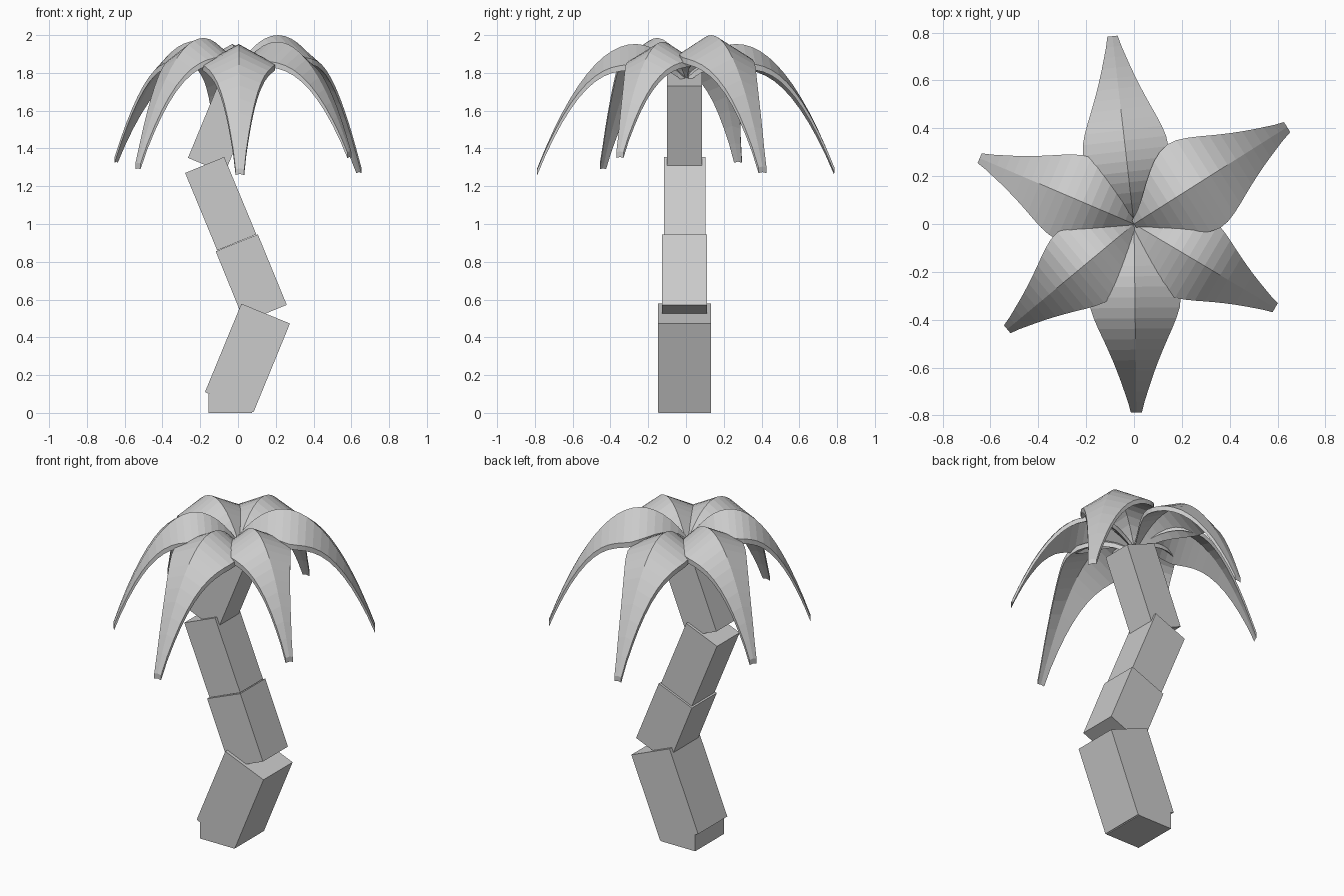
import bpy, bmesh, math
from mathutils import Vector

if "Cube" in bpy.data.objects:
    bpy.data.objects.remove(bpy.data.objects["Cube"])


def make_object(name, bm):
    bmesh.ops.recalc_face_normals(bm, faces=bm.faces)
    mesh = bpy.data.meshes.new(name)
    bm.to_mesh(mesh)
    bm.free()
    obj = bpy.data.objects.new(name, mesh)
    bpy.context.collection.objects.link(obj)
    return obj


def loft(bm, rings):
    """Join closed rings of points and cap both ends."""
    loops = [[bm.verts.new(p) for p in ring] for ring in rings]
    n = len(loops[0])
    for a, b in zip(loops, loops[1:]):
        for i in range(n):
            j = (i + 1) % n
            bm.faces.new((a[i], a[j], b[j], b[i]))
    bm.faces.new(loops[0])
    bm.faces.new(loops[-1])


# Trunk: tilted blocks, each given by its side outline (x, z) and depth range in y
def trunk_block(name, outline, y0, y1):
    bm = bmesh.new()
    loft(bm, [[(x, y, z) for x, z in outline] for y in (y0, y1)])
    make_object(name, bm)


trunk_block("trunk_foot", [(-0.155, 0), (0.075, 0), (0.075, 0.1), (-0.155, 0.1)], -0.145, 0.133)
trunk_block("trunk_lower", [(-0.175, 0.11), (0.082, 0.003), (0.275, 0.473), (0.018, 0.578)], -0.148, 0.133)
trunk_block("trunk_middle", [(0.035, 0.48), (0.258, 0.572), (0.105, 0.945), (-0.118, 0.855)], -0.128, 0.112)
trunk_block("trunk_upper", [(-0.11, 0.86), (0.097, 0.945), (-0.073, 1.355), (-0.28, 1.27)], -0.117, 0.102)
trunk_block("trunk_top", [(-0.265, 1.35), (-0.07, 1.27), (0.12, 1.73), (-0.075, 1.81)], -0.10, 0.085)

# Leaf half width along its length (fraction of the widest point)
WIDTHS = [0.08, 0.32, 0.64, 0.90, 1.0, 0.90, 0.72, 0.54, 0.38, 0.24, 0.12]
STEPS = 18
THICK = 0.03


def width_at(t):
    f = t * (len(WIDTHS) - 1)
    i = min(int(f), len(WIDTHS) - 2)
    p0, p1, p2, p3 = (WIDTHS[max(0, min(len(WIDTHS) - 1, i + k))] for k in (-1, 0, 1, 2))
    u = f - i
    return 0.5 * (2 * p1 + (p2 - p0) * u + (2 * p0 - 5 * p1 + 4 * p2 - p3) * u * u
                  + (3 * p1 - p0 - 3 * p2 + p3) * u ** 3)


# Leaf: ridged blade arching up from the crown and drooping to a blunt tip
def leaf(name, tip, peak_r, peak_z, half):
    out = Vector((tip[0], tip[1], 0))
    length = out.length
    out.normalize()
    side = Vector((-out.y, out.x, 0))
    k = (peak_z - tip[2]) / (length - peak_r) ** 2
    rings = []
    for s in range(STEPS + 1):
        t = s / STEPS
        r = t * length
        w = half * width_at(t)
        drop = w * (0.55 - 0.3 * max(0, t - 0.4) / 0.6)
        mid = out * r + Vector((0, 0, peak_z - k * (r - peak_r) ** 2))
        top = [mid + side * (w * d) - Vector((0, 0, drop * abs(d))) for d in (-1, 0, 1)]
        rings.append(top + [p - Vector((0, 0, THICK)) for p in reversed(top)])
    bm = bmesh.new()
    loft(bm, rings)
    make_object(name, bm)


leaf("leaf_back", (-0.09, 0.785, 1.30), 0.27, 1.953, 0.18)
leaf("leaf_back_right", (0.64, 0.405, 1.305), 0.25, 2.0, 0.207)
leaf("leaf_front_right", (0.59, -0.35, 1.385), 0.24, 1.965, 0.182)
leaf("leaf_front", (0.01, -0.788, 1.295), 0.27, 1.953, 0.192)
leaf("leaf_front_left", (-0.53, -0.44, 1.325), 0.24, 1.985, 0.178)
leaf("leaf_back_left", (-0.645, 0.275, 1.36), 0.24, 1.97, 0.185)
